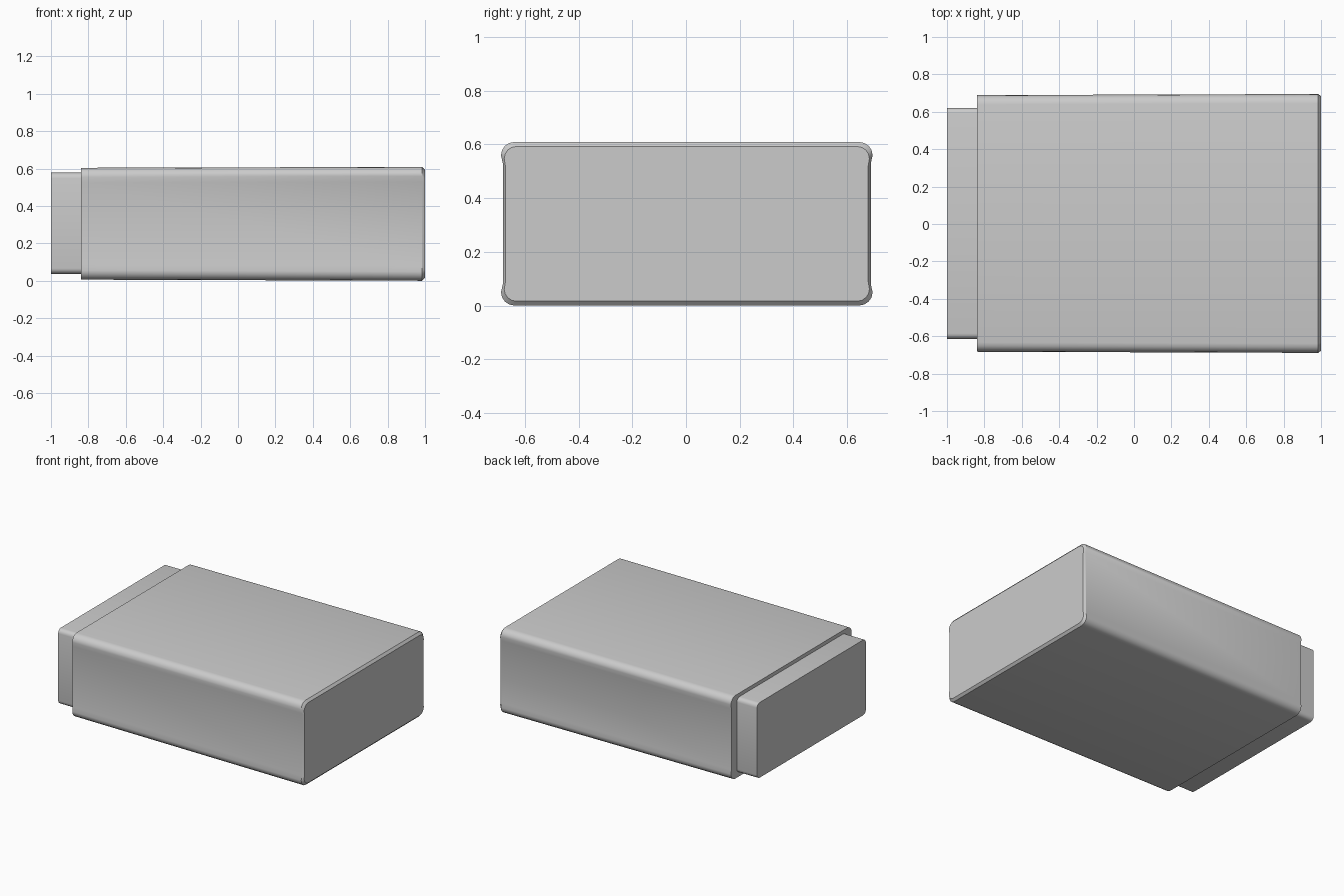
import bpy, bmesh, math

if "Cube" in bpy.data.objects:
    bpy.data.objects.remove(bpy.data.objects["Cube"])


def profile(hw, z0, z1, r, pinch, segs=4):
    """Rounded rectangle in y/z, with the upright sides drawn in slightly."""
    pts = []
    corners = [(hw - r, z1 - r, 0), (-hw + r, z1 - r, 90),
               (-hw + r, z0 + r, 180), (hw - r, z0 + r, 270)]
    for cy, cz, a0 in corners:
        arc = [(cy + r * math.cos(math.radians(a0 + 90 * i / segs)),
                cz + r * math.sin(math.radians(a0 + 90 * i / segs)))
               for i in range(segs + 1)]
        # Pinch points sit just inside the corners, on the upright sides
        side = math.copysign(hw - pinch, cy)
        inner = (side, cz - math.copysign(0.03, cz - (z0 + z1) / 2))
        if pinch:
            arc = [inner] + arc if a0 in (0, 180) else arc + [inner]
        pts += arc
    return pts


def loft(name, sections):
    """Join matching profiles along x and cap both ends."""
    bm = bmesh.new()
    rings = [[bm.verts.new((x, y + 0.003, z)) for y, z in profile(*args)]
             for x, *args in sections]
    n = len(rings[0])
    for a, b in zip(rings, rings[1:]):
        for i in range(n):
            j = (i + 1) % n
            bm.faces.new((a[i], a[j], b[j], b[i]))
    bm.faces.new(rings[0])
    bm.faces.new(rings[-1])
    bmesh.ops.recalc_face_normals(bm, faces=bm.faces)
    mesh = bpy.data.meshes.new(name)
    bm.to_mesh(mesh)
    bm.free()
    ob = bpy.data.objects.new(name, mesh)
    bpy.context.collection.objects.link(ob)
    bpy.context.view_layer.objects.active = ob
    ob.select_set(True)
    bpy.ops.object.shade_smooth_by_angle(angle=math.radians(30))
    ob.select_set(False)


# Main case: slight taper toward the open end, bevelled rim at the closed end
loft("case_body", [
    (-0.84, 0.686, 0.006, 0.604, 0.05, 0.005),
    (0.985, 0.692, 0.0, 0.609, 0.05, 0.007),
    (1.0, 0.68, 0.016, 0.592, 0.045, 0.005),
])

# Narrower end block protruding from the case
loft("end_block", [
    (-1.0, 0.618, 0.037, 0.578, 0.03, 0),
    (-0.82, 0.618, 0.037, 0.578, 0.03, 0),
])
